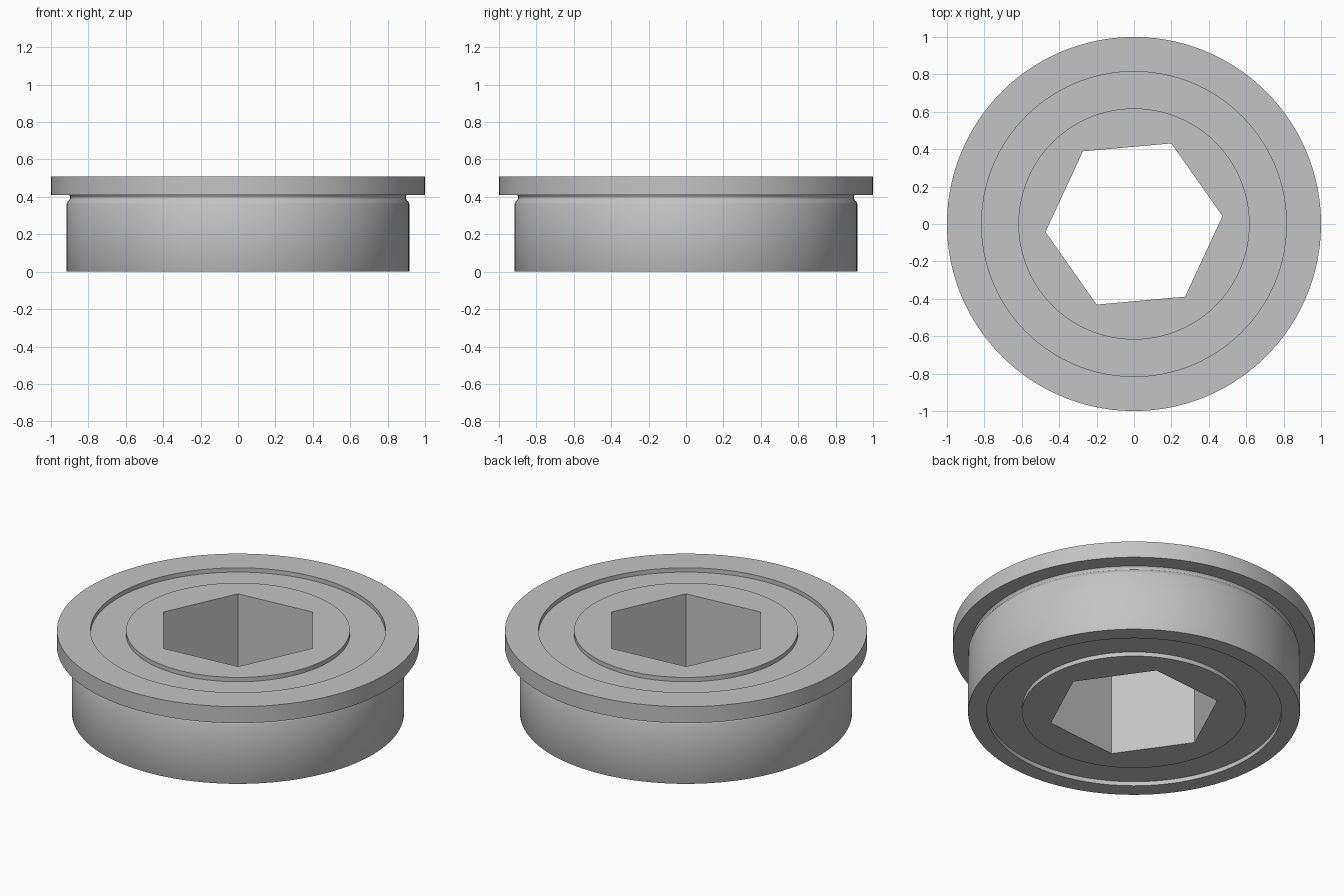
import bpy, bmesh, math

cube = bpy.data.objects.get("Cube")
if cube:
    bpy.data.objects.remove(cube, do_unlink=True)

SEGMENTS = 120
TURN = math.radians(5.1)      # twist of the hexagonal bore
HEIGHT = 0.51
RECESS = 0.026                # depth of the shield below the ring faces

steel = bpy.data.materials.new("grey steel")
grey = (0.55, 0.55, 0.55, 1)
steel.diffuse_color = grey
steel.use_nodes = True
steel.node_tree.nodes["Principled BSDF"].inputs["Base Color"].default_value = grey


def hexagon(angle):
    """Distance to a unit hexagon's edge, with a corner at angle 0."""
    a = angle % (math.pi / 3) - math.pi / 6
    return math.cos(math.pi / 6) / math.cos(a)


def ring(name, profile, hex_below=0.0):
    """Lathe a closed (radius, z) profile; small radii become hexagonal."""
    bm = bmesh.new()
    loops = []
    for i in range(SEGMENTS):
        a = 2 * math.pi * i / SEGMENTS
        loop = []
        for r, z in profile:
            if r < hex_below:
                r *= hexagon(a)
            loop.append(bm.verts.new((r * math.cos(a + TURN), r * math.sin(a + TURN), z)))
        loops.append(loop)
    n = len(profile)
    for i in range(SEGMENTS):
        p, q = loops[i], loops[(i + 1) % SEGMENTS]
        for j in range(n):
            k = (j + 1) % n
            bm.faces.new((p[j], q[j], q[k], p[k]))
    bmesh.ops.recalc_face_normals(bm, faces=bm.faces[:])
    mesh = bpy.data.meshes.new(name)
    bm.to_mesh(mesh)
    bm.free()
    mesh.materials.append(steel)
    obj = bpy.data.objects.new(name, mesh)
    bpy.context.collection.objects.link(obj)
    bpy.ops.object.select_all(action='DESELECT')
    bpy.context.view_layer.objects.active = obj
    obj.select_set(True)
    bpy.ops.object.shade_smooth_by_angle(angle=math.radians(30))
    return obj


# Outer ring: straight body, rounded relief groove, then the flange
ring("flanged_outer_ring", [
    (0.815, 0), (0.915, 0), (0.917, 0.004), (0.917, 0.362),
    (0.912, 0.372), (0.903, 0.383), (0.897, 0.392), (0.897, 0.400), (0.903, 0.41),
    (1.0, 0.41), (1.0, HEIGHT), (0.815, HEIGHT)])

# Shield: recessed between the rings on both faces
ring("shield", [
    (0.61, RECESS), (0.82, RECESS),
    (0.82, HEIGHT - RECESS), (0.61, HEIGHT - RECESS)])

# Inner ring: round outside, hexagonal bore
ring("hex_bore_inner_ring", [
    (0.475, 0), (0.618, 0), (0.618, HEIGHT), (0.475, HEIGHT)], hex_below=0.5)
